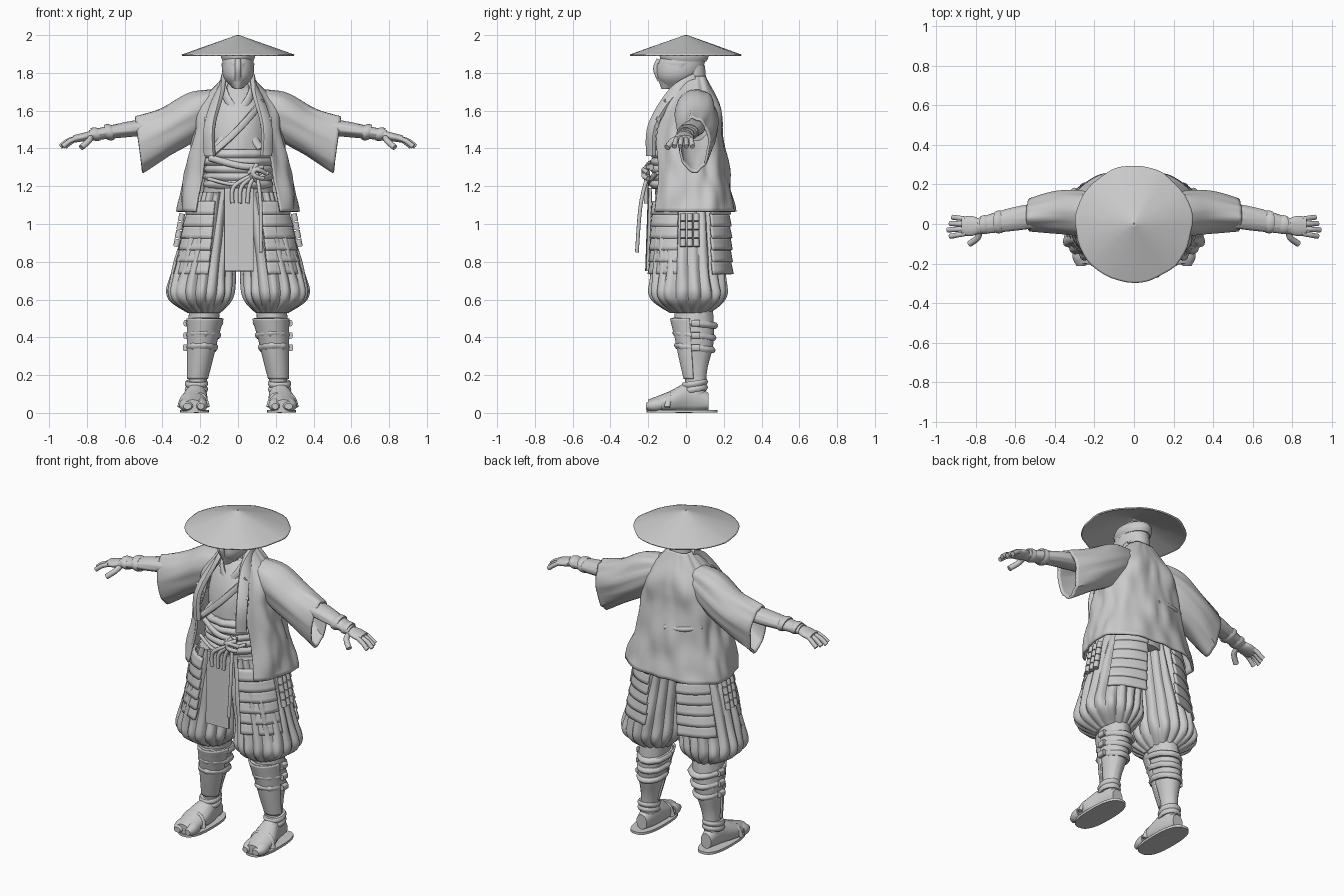
import bpy, bmesh, math
from mathutils import Vector, noise

cube = bpy.data.objects.get("Cube")
if cube:
    bpy.data.objects.remove(cube)

clay = bpy.data.materials.new("plain_grey")
clay.use_nodes = True
clay.diffuse_color = (.6, .6, .6, 1)
clay.node_tree.nodes["Principled BSDF"].inputs["Base Color"].default_value = clay.diffuse_color


def sample(values, u):
    """Smooth value at u (0 to 1) through evenly spaced numbers or vectors."""
    last = len(values) - 1
    if last == 0:
        return values[0]
    i = min(int(u * last), last - 1)
    t = u * last - i
    before, a, b, after = values[max(i - 1, 0)], values[i], values[i + 1], values[min(i + 2, last)]
    slope_a, slope_b = (b - before) / 2, (after - a) / 2
    ease = t * t * (3 - 2 * t)
    return a + (b - a) * ease + slope_a * t * (1 - t) ** 2 - slope_b * t * t * (1 - t)


def oval(angle, power):
    """Point on a unit oval, squarer for higher powers."""
    return [math.copysign(abs(f(angle)) ** (2 / power), f(angle)) for f in (math.cos, math.sin)]


def skin(name, rings, closed, cap, thick, mirror):
    """Skin a list of point rings into a smooth object."""
    bm = bmesh.new()
    rows = [[bm.verts.new(point) for point in ring] for ring in rings]
    count = len(rows[0])
    for low, high in zip(rows, rows[1:]):
        for j in range(count if closed else count - 1):
            k = (j + 1) % count
            bm.faces.new((low[j], low[k], high[k], high[j]))
    if cap:
        bm.faces.new(rows[0][::-1])
        bm.faces.new(rows[-1])
    bmesh.ops.recalc_face_normals(bm, faces=bm.faces)
    mesh = bpy.data.meshes.new(name)
    bm.to_mesh(mesh)
    bm.free()
    mesh.materials.append(clay)
    mesh.shade_smooth()
    mesh.set_sharp_from_angle(angle=math.radians(45))
    part = bpy.data.objects.new(name, mesh)
    bpy.context.collection.objects.link(part)
    if mirror:
        part.modifiers.new("Mirror", "MIRROR")
    if thick:
        solid = part.modifiers.new("Thickness", "SOLIDIFY")
        solid.thickness, solid.offset = thick, 0


def loft(name, path, width, depth=None, axis="Z", sides=40, steps=18, power=2, pleats=0, wrinkle=0,
         arc_start=None, arc_end=None, cap=True, thick=0, tilt=0, mirror=True):
    """Rings square to an axis, with width and depth profiles spread evenly along the path."""
    path = [Vector(p) for p in path]
    rings = []
    for step in range(steps + 1):
        u = step / steps
        centre, w, d = sample(path, u), sample(width, u), sample(depth or width, u)
        first, final = (sample(arc_start, u), sample(arc_end, u)) if arc_start else (0, 360)
        ring = []
        for j in range(sides):
            angle = math.radians(first + (final - first) * j / (sides - bool(arc_start)))
            c, s = oval(angle, power)
            swell = 1 + wrinkle * noise.noise(Vector((c * 3, s * 3, (centre.x + centre.z) * 7)))
            if pleats:
                swell += .03 - abs(math.cos(pleats * angle)) ** 4 * .09
            a, b = w * c * swell, d * s * swell
            offset = {"X": (tilt * b, a, b), "Y": (a, 0, b), "Z": (a, b, tilt * b)}[axis]
            ring.append(centre + Vector(offset))
        rings.append(ring)
    skin(name, rings, not arc_start, cap and not arc_start, thick, mirror)


def upright(bottom, top, x=0, y=0):
    return [(x, y, bottom), (x, y, top)]


def roll(name, centre, width, depth, height, **options):
    """Bulging wrap around a limb or the body."""
    x, y, z = centre
    loft(name, upright(z - height / 2, z + height / 2, x, y), [width * .9, width, width * .9],
         [depth * .9, depth, depth * .9], steps=6, **options)


def sweep(name, points, wide, thin=None, power=2, sides=12, mirror=False):
    """Cord or flat band along points, its face turned away from the body axis."""
    points = [Vector(p) for p in points]
    steps = 7 * (len(points) - 1)
    path = [sample(points, i / steps) for i in range(steps + 1)]
    rings = []
    for i, p in enumerate(path):
        along = (path[min(i + 1, steps)] - path[max(i - 1, 0)]).normalized()
        out = Vector((p.x, p.y - .02, 0))
        out = (out - along * out.dot(along)).normalized()
        side = along.cross(out)
        corners = [oval(math.tau * j / sides, power) for j in range(sides)]
        rings.append([p + side * wide * c + out * (thin or wide) * s for c, s in corners])
    skin(name, rings, True, True, 0, mirror)


# Hat and head
loft("straw_hat", upright(1.893, 1.997), [.294, .003], sides=48, wrinkle=.035, cap=False, thick=.008, mirror=False)
loft("head", [(0, -.06, 1.72), (0, 0, 1.94)], [.03, .08, .08, .06], [.05, .11, .12, .07], mirror=False)
loft("face_mask", [(0, -.1, 1.715), (0, -.05, 1.79), (0, -.03, 1.85)], [.02, .075, .087], [.03, .105, .125],
     power=1.7, wrinkle=.05, mirror=False)
roll("head_wrap", (0, -.01, 1.89), .09, .13, .06, mirror=False)
sweep("nose", [(0, -.14, 1.87), (0, -.158, 1.82), (0, -.135, 1.76)], .016)
loft("neck", upright(1.6, 1.84, y=.04), [.08, .06], mirror=False)
for i in range(3):
    roll("neck_scarf", (0, .035, 1.68 + i * .022), .1 - i * .012, .085 - i * .01, .04, wrinkle=.06, mirror=False)

# Torso and open jacket
loft("inner_robe", [(0, 0, 1.1), (0, 0, 1.5), (0, .05, 1.75)], [.19, .17, .16, .07], [.16, .16, .13, .05],
     wrinkle=.04, mirror=False)
loft("jacket", [(0, .03, 1.065), (0, .01, 1.4), (0, .025, 1.6), (0, .05, 1.78)], [.315, .245, .21, .07],
     [.225, .19, .155, .05], arc_start=[-52, -50, -65, -65, -65], arc_end=[90],
     sides=60, steps=30, power=2.6, wrinkle=.09, thick=.012)
sweep("jacket_lapel", [(.07, .05, 1.77), (.1, -.07, 1.69), (.15, -.175, 1.52), (.15, -.185, 1.36)],
      .032, .016, power=4, mirror=True)
for i in range(6):
    y, z = i * i * .001 - .19, 1.38 + i * .035
    sweep("lapel_quilting", [(.125, y, z), (.175, y + .02, z)], .012, mirror=True)
for s in (-1, 1):
    sweep("crossed_collar", [(s * .07, 0, 1.73), (s * .05, -.08, 1.65), (-s * .12, -.135, 1.4)], .022, .012)
sweep("chest_strap", [(.13, -.1, 1.65), (0, -.165, 1.5), (-.14, -.165, 1.37)], .018, .012, power=4)
sweep("back_fold", [(0, .205, 1.36), (-.12, .19, 1.37), (-.21, .14, 1.39)], .016)

# Sleeves, arms and hands
loft("sleeve", [(.08, .05, 1.65), (.23, .055, 1.575), (.38, .06, 1.49), (.525, .045, 1.42)], [.07, .105, .1, .075],
     [.06, .12, .122, .14], axis="X", wrinkle=.1, cap=False, thick=.012, tilt=.13)
elbow, wrist = Vector((.55, .035, 1.505)), Vector((.79, -.01, 1.47))
loft("forearm", [(.3, .06, 1.53), elbow, wrist], [.05, .063, .04], [.05, .042, .028], axis="X", wrinkle=.08)
for i in range(2):
    centre = elbow.lerp(wrist, .55 + i * .3)
    slack = Vector((.02, 0, 0))
    girth = .058 - i * .01
    loft("wrist_wrap", [centre - slack, centre + slack], [girth * .9, girth, girth * .9],
         [girth * .66, girth * .75, girth * .66], axis="X", steps=6, tilt=.2)
loft("palm", [(.77, -.01, 1.47), (.87, -.01, 1.45)], [.03, .05, .045], [.025, .02], axis="X")
for i in range(4):
    y, tip = .024 - i * .024, .94 - abs(i - 2) * .012
    spread = .01 - i * .008
    sweep("finger", [(.85, y, 1.455), (tip - .04, y + spread / 2, 1.44), (tip, y + spread, 1.41)], .013, mirror=True)
sweep("thumb", [(.78, -.03, 1.46), (.79, -.07, 1.44), (.83, -.1, 1.405)], .016, mirror=True)

# Sash, knot, cords and apron
for i in range(5):
    roll("sash_wrap", (0, -.01, 1.21 + i * .04), .185, .18, .05, wrinkle=.06, mirror=False)
sweep("sash_drape", [(-.15, -.13, 1.35), (0, -.2, 1.31), (.12, -.185, 1.3)], .018, .014)
knot = Vector((.1, -.2, 1.27))
for i in range(4):
    reach = Vector((math.cos(i * .8), 0, math.sin(i * .8))) * .045
    bulge = Vector((-reach.z, -.06, reach.x)) * .4
    sweep("sash_knot", [knot - reach, knot + bulge, knot + reach], .012)
for x in (-.03, .01, .05):
    sweep("sash_tassel", [knot, (x + .01, -.21, 1.2), (x, -.212, 1.11)], .011)
sweep("waist_cord", [(-.16, -.14, 1.24), (0, -.205, 1.21), (.16, -.15, 1.27)], .01)
sweep("hanging_cord", [knot, (.12, -.24, 1.1), (.12, -.26, .85)], .01)
sweep("apron", [(.005, -.19, 1.19), (.005, -.205, .75)], .078, .01, power=9, sides=24)

# Pleated trousers
loft("trousers", [(.18, .02, .53), (.197, .012, .61), (.182, .01, .75), (.11, 0, 1.17)], [.085, .168, .168, .11],
     [.105, .2, .19, .155], sides=144, steps=30, pleats=9, wrinkle=.08)

# Layered hip armour
for name, first, final in (("front_hip_plate", -66, -14), ("back_hip_plate", 28, 74)):
    for i in range(6):
        top, w, d = 1.12 - i * .063, .262 + i * .0125, .205 + i * .003
        loft(name, upright(top - .07, top, y=.02), [w + .02, w], [d + .014, d], sides=20, steps=3,
             arc_start=[first], arc_end=[final], thick=.014, power=2.3, wrinkle=.02)
for y in (-.015, .02, .055):
    for i in range(4):
        x, z = .295 + i * .008, 1.055 - i * .045
        sweep("hip_bead", [(x, y, z), (x + .008, y, z - .04)], .016, mirror=True)

# Shins with guards and straps
loft("shin", [(.22, .05, .09), (.2, .05, .3), (.175, .04, .56)], [.045, .05, .08, .08], [.055, .06, .1, .1],
     wrinkle=.04)
loft("shin_guard", [(.215, .05, .18), (.174, .04, .5)], [.052, .072, .095], [.058, .088, .12],
     arc_start=[-170], arc_end=[-10], thick=.01)
for i in range(3):
    x, z, girth = .192 - i * .008, .345 + i * .065, .086 + i * .006
    roll("leg_strap", (x, .047, z), girth, girth * 1.25, .035, tilt=-.12, wrinkle=.08)
    sweep("strap_buckle", [(x + girth, .03, z), (x + girth, .075, z)], .017, .014, power=4, mirror=True)

# Feet and sandals
loft("foot", [(.24, -.2, .04), (.235, -.09, .058), (.22, .02, .08), (.22, .12, .06)], [.045, .073, .054, .035],
     [.03, .055, .08, .045], axis="Y", wrinkle=.06)
for x, w in ((.197, .034), (.268, .042)):
    loft("toe", [(x, -.213, .035), (x, -.13, .045)], [w * .5, w, w], [.016, .034, .036], axis="Y")
loft("sandal_sole", upright(.001, .016, x=.23, y=-.02), [.076], [.188], steps=1, power=2.6)
for z in (.125, .155):
    roll("ankle_strap", (.22, .046, z), .062, .07, .03, tilt=.15)
sweep("foot_strap", [(.162, -.1, .03), (.19, -.09, .09), (.28, -.09, .09), (.31, -.1, .03)], .016, .012, mirror=True)
